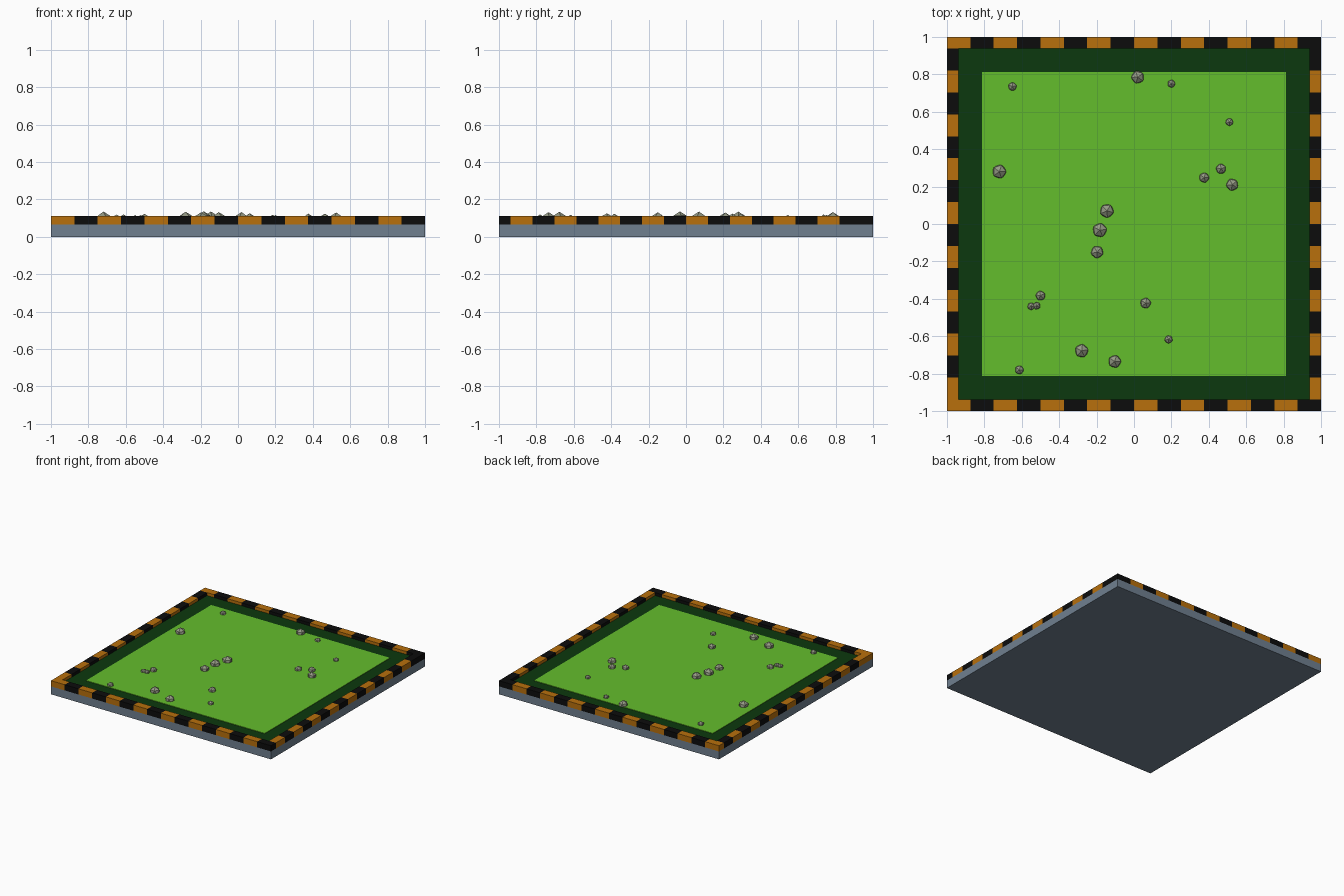
import bpy, bmesh, random
from mathutils import Matrix

if "Cube" in bpy.data.objects:
    bpy.data.objects.remove(bpy.data.objects["Cube"])

random.seed(4)


def material(name, r, g, b):
    def lin(c):
        c /= 255
        return c / 12.92 if c <= 0.04045 else ((c + 0.055) / 1.055) ** 2.4
    m = bpy.data.materials.new(name)
    m.diffuse_color = (lin(r), lin(g), lin(b), 1)
    m.use_nodes = True
    m.node_tree.nodes["Principled BSDF"].inputs["Base Color"].default_value = m.diffuse_color
    return m


GREY = material("slate_grey", 112, 128, 144)
ORANGE = material("hazard_orange", 184, 112, 12)
BLACK = material("hazard_black", 12, 12, 12)
DARK = material("dark_green", 12, 56, 14)
LIGHT = material("grass_green", 100, 190, 44)
STONE = material("stone", 150, 155, 134)


def add_box(bm, lo, hi, mat=0):
    size = [h - l for l, h in zip(lo, hi)]
    mid = [(h + l) / 2 for l, h in zip(lo, hi)]
    mtx = Matrix.Translation(mid) @ Matrix.Diagonal((*size, 1))
    verts = bmesh.ops.create_cube(bm, size=1, matrix=mtx)["verts"]
    for f in {f for v in verts for f in v.link_faces}:
        f.material_index = mat


def finish(name, bm, *mats):
    me = bpy.data.meshes.new(name)
    bm.to_mesh(me)
    bm.free()
    for m in mats:
        me.materials.append(m)
    ob = bpy.data.objects.new(name, me)
    bpy.context.collection.objects.link(ob)
    return ob


def slab(name, half, z0, z1, mat):
    bm = bmesh.new()
    add_box(bm, (-half, -half, z0), (half, half, z1))
    return finish(name, bm, mat)


BASE_TOP, RIM_TOP, INNER = 0.065, 0.112, 0.9375

# Base slab, recessed border floor and lawn
slab("base_slab", 1.0, 0, BASE_TOP, GREY)
slab("lawn_border", INNER, BASE_TOP, 0.088, DARK)
slab("lawn", 0.812, 0.08, 0.092, LIGHT)

# Striped rim: 16 alternating blocks along each side
bm = bmesh.new()
for i in range(16):
    x = -1 + i * 0.125
    y = -INNER + i * INNER / 8
    for s in (-1, 1):
        a, b = sorted((s * INNER, s))
        add_box(bm, (x, a, BASE_TOP), (x + 0.125, b, RIM_TOP), i % 2)
        add_box(bm, (a, y, BASE_TOP), (b, y + INNER / 8, RIM_TOP), i % 2)
finish("striped_rim", bm, ORANGE, BLACK)

# Half-buried stones: x, y, radius
stones = [
    (-0.65, 0.735, 0.025), (0.02, 0.785, 0.038), (0.20, 0.75, 0.023),
    (0.51, 0.545, 0.023), (0.465, 0.295, 0.03), (0.375, 0.248, 0.03),
    (0.525, 0.21, 0.036), (-0.72, 0.28, 0.041), (-0.145, 0.07, 0.041),
    (-0.183, -0.033, 0.042), (-0.197, -0.15, 0.037), (-0.50, -0.383, 0.029),
    (-0.55, -0.44, 0.022), (-0.52, -0.437, 0.022), (0.062, -0.423, 0.032),
    (0.185, -0.617, 0.024), (-0.28, -0.678, 0.04), (-0.103, -0.735, 0.038),
    (-0.613, -0.78, 0.026),
]
for i, (x, y, r) in enumerate(stones):
    bm = bmesh.new()
    mtx = Matrix.Translation((x, y, 0.094)) @ Matrix.Rotation(random.uniform(0, 6.28), 4, "Z")
    bmesh.ops.create_icosphere(bm, subdivisions=1, radius=r, matrix=mtx)
    finish(f"stone_{i + 1}", bm, STONE)
